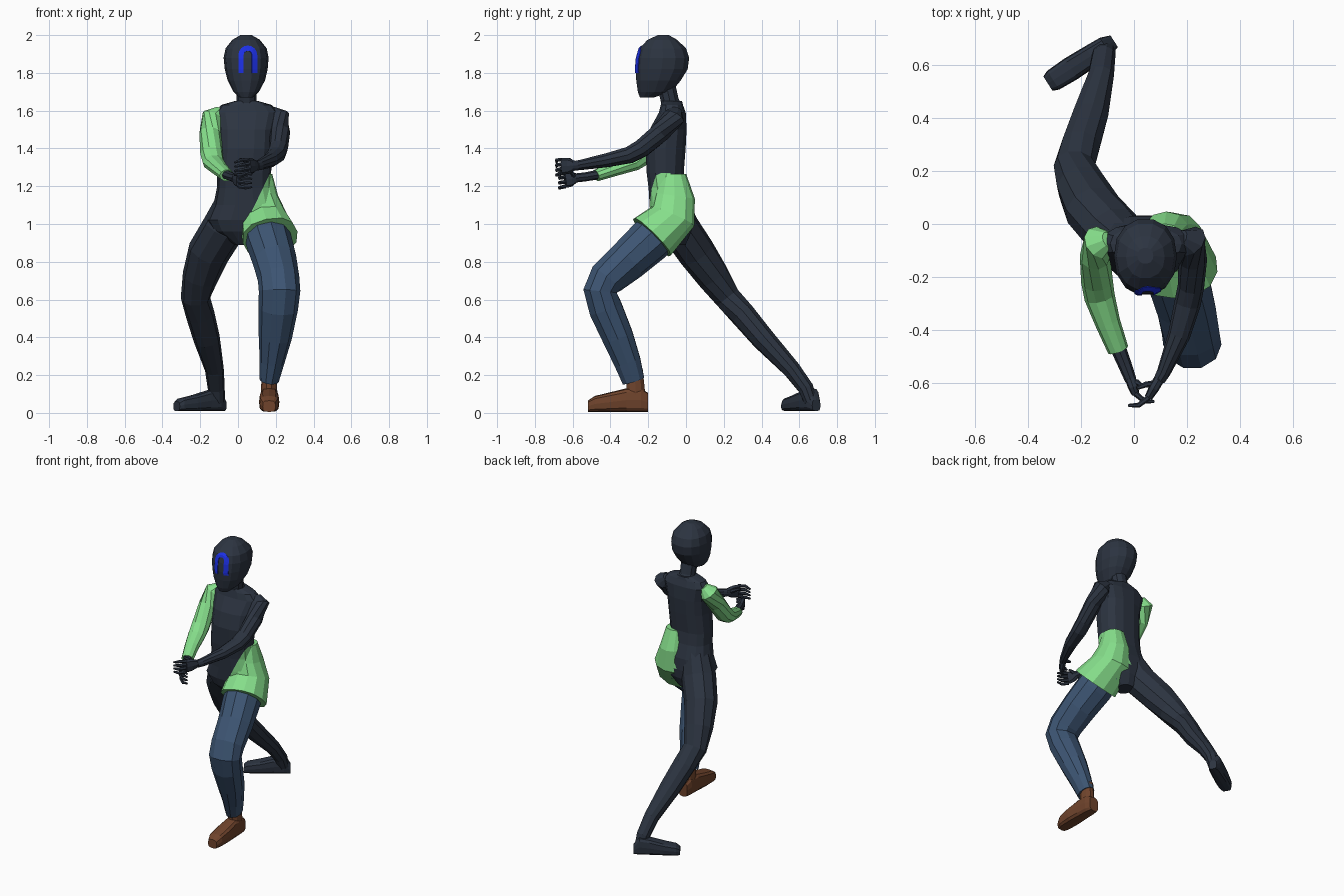
import bpy, bmesh, math
from mathutils import Vector as V
from mathutils.bvhtree import BVHTree


def material(name, rgb):
    m = bpy.data.materials.new(name)
    m.diffuse_color = (*rgb, 1)
    return m


DARK = material("dark slate", (0.025, 0.034, 0.052))
GREEN = material("light green", (0.24, 0.74, 0.26))
DENIM = material("denim blue", (0.046, 0.09, 0.17))
BROWN = material("boot brown", (0.16, 0.057, 0.025))
BLUE = material("bright blue", (0.012, 0.03, 0.80))


def finish(name, bm, *mats):
    me = bpy.data.meshes.new(name)
    bm.to_mesh(me)
    bm.free()
    for m in mats:
        me.materials.append(m)
    ob = bpy.data.objects.new(name, me)
    bpy.context.collection.objects.link(ob)
    return ob


def loft_bm(rings, up, n=10, p=1.0, caps=True):
    """Skin through rings (centre, side radius, up radius[, normal])."""
    bm = bmesh.new()
    up = V(up)
    cs = [V(r[0]) for r in rings]
    loops = []
    for i, r in enumerate(rings):
        if len(r) > 3:
            t = V(r[3]).normalized()
        else:
            t = V((0, 0, 0))
            if i > 0:
                t += (cs[i] - cs[i - 1]).normalized()
            if i < len(cs) - 1:
                t += (cs[i + 1] - cs[i]).normalized()
            t.normalize()
        side = up.cross(t).normalized()
        top = t.cross(side)
        loop = []
        for k in range(n):
            a = 2 * math.pi * k / n
            c, s = math.cos(a), math.sin(a)
            c = math.copysign(abs(c) ** p, c)
            s = math.copysign(abs(s) ** p, s)
            loop.append(bm.verts.new(cs[i] + side * r[1] * c + top * r[2] * s))
        loops.append(loop)
    for a, b in zip(loops, loops[1:]):
        for k in range(n):
            bm.faces.new((a[k], a[(k + 1) % n], b[(k + 1) % n], b[k]))
    if caps:
        bm.faces.new(loops[0])
        bm.faces.new(loops[-1])
    bmesh.ops.recalc_face_normals(bm, faces=bm.faces[:])
    return bm


def limb(name, rings, mat, up=(0, 1, 0), n=10, p=1.0):
    return finish(name, loft_bm(rings, up, n, p), mat)


def levels(rows):
    """Horizontal rings from (z, x0, x1, y0, y1)."""
    return [(((a + b) / 2, (c + d) / 2, z), (b - a) / 2, (d - c) / 2, (0, 0, 1))
            for z, a, b, c, d in rows]


# Torso, with the tunic colour below a slanting line across the waist
bm = loft_bm(levels([
    (0.89, -0.02, 0.08, -0.12, 0.00), (0.96, -0.13, 0.16, -0.17, 0.03),
    (1.02, -0.165, 0.20, -0.19, 0.035), (1.10, -0.13, 0.20, -0.195, 0.03),
    (1.19, -0.112, 0.175, -0.20, 0.0), (1.27, -0.11, 0.175, -0.21, -0.01),
    (1.40, -0.10, 0.185, -0.217, 0.0), (1.50, -0.10, 0.19, -0.195, 0.005),
    (1.59, -0.12, 0.215, -0.145, 0.0), (1.63, -0.09, 0.18, -0.135, -0.015),
    (1.65, -0.02, 0.11, -0.13, -0.02)]), (0, 1, 0), 14, 0.8)
line_point, line_normal = V((0.05, 0, 1.02)), V((0.25, 0, -0.12))
bmesh.ops.bisect_plane(bm, geom=bm.verts[:] + bm.edges[:] + bm.faces[:],
                       plane_co=line_point, plane_no=line_normal)
for f in bm.faces:
    c = f.calc_center_median()
    if 1.02 < c.z < 1.27 and (c - line_point).dot(line_normal) > 0:
        f.material_index = 1
finish("torso", bm, DARK, GREEN)

# Tunic skirt flaring along the front thigh
limb("tunic_skirt", [
    ((0.115, -0.065, 1.265), 0.066, 0.066, (0, 0, -1)),
    ((0.122, -0.060, 1.15), 0.090, 0.108, (0, -0.15, -1)),
    ((0.135, -0.070, 1.04), 0.125, 0.125, (0.1, -0.4, -0.9)),
    ((0.170, -0.180, 0.93), 0.148, 0.140, (0.15, -0.7, -0.7))], GREEN, n=12, p=0.85)

# Neck and head
limb("neck", [((0.045, -0.07, 1.60), 0.07, 0.06), ((0.045, -0.085, 1.65), 0.052, 0.05),
              ((0.045, -0.11, 1.76), 0.055, 0.05)], DARK)
head_rings = levels([
    (1.67, 0.008, 0.078, -0.245, -0.17), (1.70, -0.025, 0.111, -0.257, -0.075),
    (1.76, -0.055, 0.143, -0.266, -0.025), (1.82, -0.070, 0.157, -0.270, 0.012),
    (1.88, -0.076, 0.162, -0.265, 0.020), (1.93, -0.066, 0.152, -0.250, 0.003),
    (1.975, -0.030, 0.116, -0.205, -0.045), (2.0, 0.013, 0.073, -0.15, -0.09)])
bm = loft_bm(head_rings, (0, 1, 0), 14, 0.9)
bm.normal_update()
tree = BVHTree.FromBMesh(bm)
finish("head", bm, DARK)

# Arch mark wrapped onto the face
bm = bmesh.new()
path = [(math.pi, 1.80 + 0.019 * i) for i in range(5)]
path += [(math.pi * (1 - i / 8), 1.895) for i in range(9)]
path += [(0.0, 1.876 - 0.019 * i) for i in range(5)]
pairs = []
for a, z in path:
    pair = []
    for r in (0.05, 0.036, 0.022):
        x, zz = 0.052 + r * math.cos(a), z + r * math.sin(a)
        hit = tree.ray_cast(V((x, -1, zz)), V((0, 1, 0)))[0]
        pair.append(bm.verts.new((x, hit.y - 0.004, zz)))
    pairs.append(pair)
for a, b in zip(pairs, pairs[1:]):
    for k in (0, 1):
        f = bm.faces.new((a[k], a[k + 1], b[k + 1], b[k]))
        f.normal_update()
        if f.normal.y > 0:
            f.normal_flip()
ob = finish("face_arch", bm, BLUE)
sol = ob.modifiers.new("thickness", 'SOLIDIFY')
sol.thickness = 0.006

# Rear leg
limb("rear_leg", [
    ((-0.02, -0.08, 1.12), 0.095, 0.09), ((-0.075, -0.035, 0.98), 0.115, 0.105),
    ((-0.155, 0.055, 0.85), 0.112, 0.100), ((-0.200, 0.145, 0.72), 0.095, 0.088),
    ((-0.225, 0.220, 0.61), 0.078, 0.072), ((-0.200, 0.300, 0.52), 0.076, 0.068),
    ((-0.165, 0.410, 0.39), 0.070, 0.062), ((-0.125, 0.560, 0.23), 0.050, 0.048),
    ((-0.115, 0.635, 0.13), 0.045, 0.043), ((-0.11, 0.66, 0.06), 0.040, 0.036)], DARK)

# Front leg in trousers
limb("front_trouser_leg", [
    ((0.140, -0.10, 1.00), 0.118, 0.118), ((0.165, -0.20, 0.905), 0.122, 0.120),
    ((0.195, -0.31, 0.805), 0.116, 0.110), ((0.215, -0.42, 0.71), 0.110, 0.100),
    ((0.220, -0.455, 0.645), 0.110, 0.093), ((0.213, -0.425, 0.55), 0.104, 0.093),
    ((0.197, -0.36, 0.40), 0.088, 0.086), ((0.180, -0.31, 0.27), 0.066, 0.074),
    ((0.165, -0.278, 0.17), 0.051, 0.062)], DENIM)


def foot(name, heel, toe, z0, mat, rows):
    """Rows are (fraction from heel to toe, half width, height)."""
    h, t = V((*heel, z0)), V((*toe, z0))
    limb(name, [(h.lerp(t, f) + V((0, 0, ht / 2)), w, ht / 2, t - h)
                for f, w, ht in rows], mat, up=(0, 0, 1), n=12, p=0.6)


# Boot, its ankle, and the rear foot
foot("boot", (0.165, -0.20), (0.165, -0.52), 0.005, BROWN,
     [(0, 0.034, 0.10), (0.12, 0.045, 0.125), (0.36, 0.048, 0.125), (0.62, 0.054, 0.105),
      (0.88, 0.050, 0.085), (1, 0.034, 0.06)])
limb("boot_ankle", [((0.165, -0.272, 0.23), 0.040, 0.045),
                    ((0.165, -0.265, 0.07), 0.044, 0.055)], BROWN)
foot("rear_foot", (-0.075, 0.69), (-0.325, 0.53), 0.01, DARK,
     [(0, 0.026, 0.06), (0.13, 0.040, 0.12), (0.35, 0.043, 0.11), (0.65, 0.046, 0.085),
      (0.92, 0.042, 0.068), (1, 0.032, 0.05)])

# Arms
UP = (0, 0, 1)
limb("sleeve", [
    ((-0.095, -0.062, 1.605), 0.035, 0.025, (-0.5, -0.3, -0.8)),
    ((-0.130, -0.070, 1.565), 0.066, 0.062), ((-0.147, -0.125, 1.48), 0.058, 0.058),
    ((-0.140, -0.215, 1.37), 0.060, 0.056), ((-0.130, -0.275, 1.325), 0.058, 0.045),
    ((-0.100, -0.37, 1.293), 0.048, 0.038), ((-0.060, -0.475, 1.257), 0.040, 0.032)],
    GREEN, UP)
limb("right_forearm", [((-0.075, -0.43, 1.268), 0.032, 0.026),
                       ((-0.035, -0.53, 1.25), 0.026, 0.024),
                       ((-0.012, -0.59, 1.243), 0.022, 0.024)], DARK, UP, 8)
limb("left_arm", [
    ((0.175, -0.055, 1.605), 0.035, 0.025, (0.5, -0.3, -0.8)),
    ((0.213, -0.065, 1.565), 0.064, 0.058), ((0.222, -0.135, 1.485), 0.054, 0.054),
    ((0.215, -0.235, 1.40), 0.050, 0.050), ((0.202, -0.30, 1.365), 0.050, 0.046),
    ((0.170, -0.42, 1.337), 0.042, 0.038), ((0.112, -0.56, 1.312), 0.026, 0.028),
    ((0.095, -0.59, 1.308), 0.022, 0.026)], DARK, UP)


def hand(side, wrist, palm, tip, thumb):
    """Flat palm, four curling fingers and a thumb."""
    w, p, e = V(wrist), V(palm), V(tip)
    limb(side + "_palm", [(w, 0.020, 0.024), (w.lerp(p, 0.5), 0.020, 0.042),
                          (p, 0.015, 0.044)], DARK, UP, 8, 0.8)
    for i in range(4):
        off = V((0, 0, 0.036 - 0.024 * i))
        mid = p.lerp(e, 0.5) + V((0, -0.014, 0))
        pts = [p + off, mid + off * 1.1, e + off * 0.9]
        limb(f"{side}_finger_{i + 1}", [(q, r, r) for q, r in zip(pts, (0.011, 0.010, 0.006))],
             DARK, UP, 6)
    t = V(thumb)
    limb(side + "_thumb", [(w.lerp(p, 0.25), 0.014, 0.014), (w.lerp(t, 0.6), 0.011, 0.011),
                           (t, 0.007, 0.007)], DARK, UP, 6)


hand("left", (0.095, -0.585, 1.31), (0.055, -0.655, 1.305), (-0.02, -0.685, 1.292),
     (0.01, -0.62, 1.345))
hand("right", (-0.015, -0.58, 1.245), (0.005, -0.64, 1.235), (0.075, -0.67, 1.228),
     (0.03, -0.61, 1.275))
